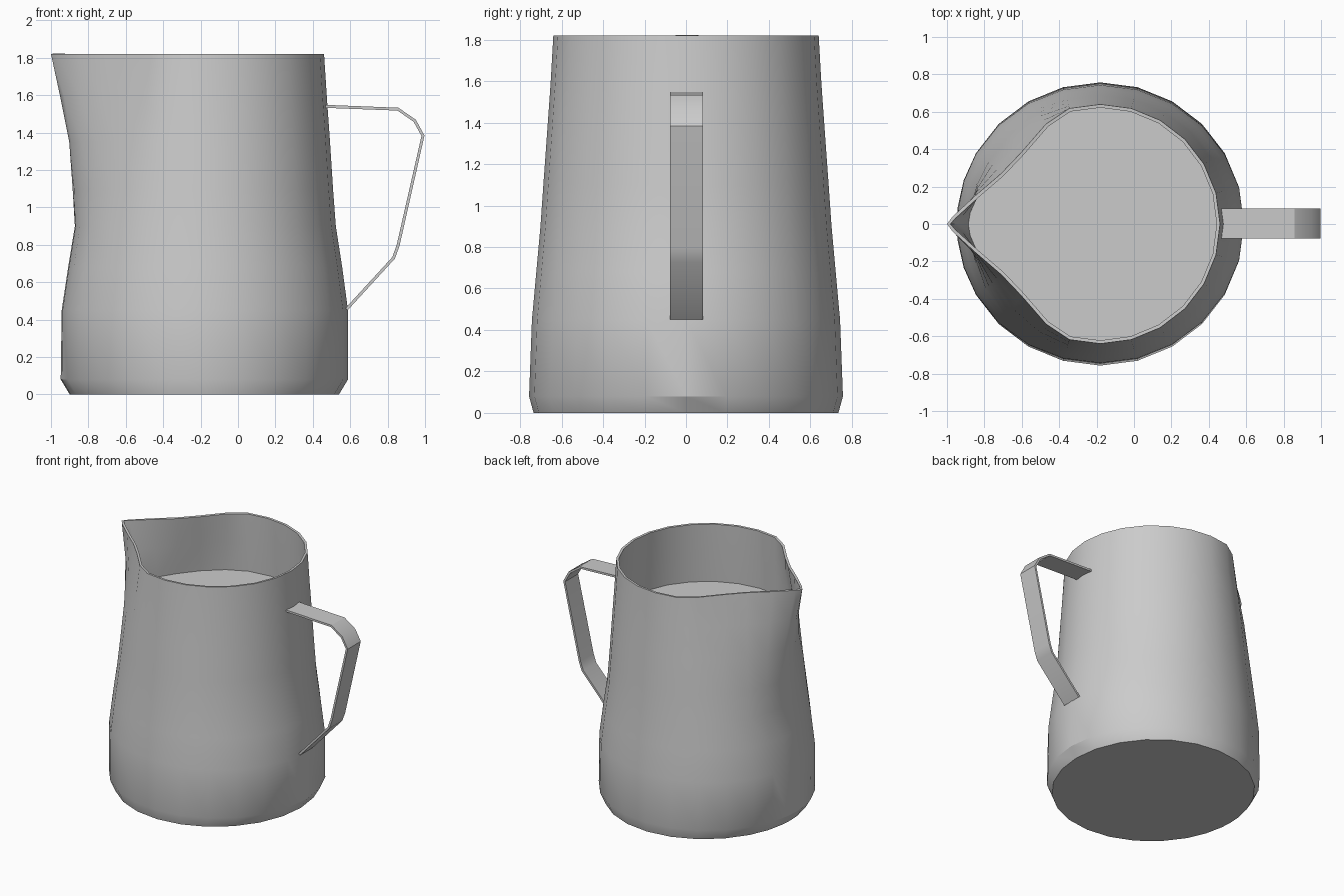
import bpy, bmesh
from math import radians, sin, cos

if "Cube" in bpy.data.objects:
    bpy.data.objects.remove(bpy.data.objects["Cube"])

CX = -0.18          # body axis
WALL = 0.018
ANGLES = [0, 7, 18, 30, 45, 60, 75, 90, 105, 120, 135, 150, 165, 180]  # from spout tip
RIM = [(-.82, 0), (-.79, .04), (-.67, .15), (-.53, .27), (-.425, .38), (-.29, .535)]
# height, x radius, y radius, spout amount
PROFILE = [(0, .72, .735, 0), (.08, .768, .757, 0), (.45, .768, .743, -.03),
           (.68, .737, .722, -.05), (.9, .703, .702, -.06), (1.1, .688, .688, .09),
           (1.35, .672, .67, .28), (1.59, .655, .653, .64), (1.82, .64, .64, 1)]


def section(z, rx, ry, spout, inset=0):
    """Round outline blended towards the pinched spout shape."""
    half = []
    for i, deg in enumerate(ANGLES):
        a = radians(deg)
        x, y = -(rx - inset) * cos(a), (ry - inset) * sin(a)
        if i < len(RIM):
            x += spout * (RIM[i][0] + .64 * cos(a))
            y += spout * (RIM[i][1] - .64 * sin(a))
        half.append((CX + x, y, z))
    return half + [(x, -y, z) for x, y, z in half[-2:0:-1]]


def finish(name, bm, thickness=0, offset=0):
    mesh = bpy.data.meshes.new(name)
    bm.to_mesh(mesh)
    bm.free()
    ob = bpy.data.objects.new(name, mesh)
    bpy.context.collection.objects.link(ob)
    bpy.ops.object.select_all(action='DESELECT')
    ob.select_set(True)
    bpy.context.view_layer.objects.active = ob
    if thickness:
        mod = ob.modifiers.new("thickness", 'SOLIDIFY')
        mod.thickness, mod.offset = thickness, offset
        bpy.ops.object.modifier_apply(modifier=mod.name)
    bpy.ops.object.shade_smooth_by_angle(angle=radians(30))
    return ob


# Jug wall and base
bm = bmesh.new()
rings = [[bm.verts.new(p) for p in section(*row)] for row in PROFILE]
n = len(rings[0])
bm.faces.new(rings[0])
for lo, hi in zip(rings, rings[1:]):
    for i in range(n):
        j = (i + 1) % n
        bm.faces.new((lo[i], hi[i], hi[j], lo[j]))
finish("jug_body", bm, WALL, -1)

# Flat liquid surface inside
bm = bmesh.new()
bm.faces.new([bm.verts.new(p) for p in reversed(section(1.36, .672, .67, .29, .012))])
finish("milk_surface", bm)

# Bent strap handle
PATH = [(.468, 1.54), (.855, 1.525), (.945, 1.463), (.989, 1.383),
        (.856, .797), (.832, .73), (.58, .455)]
bm = bmesh.new()
pairs = [[bm.verts.new((x, y, z)) for y in (-.077, .083)] for x, z in PATH]
for a, b in zip(pairs, pairs[1:]):
    bm.faces.new((a[0], b[0], b[1], a[1]))
finish("handle", bm, .016, 0)
